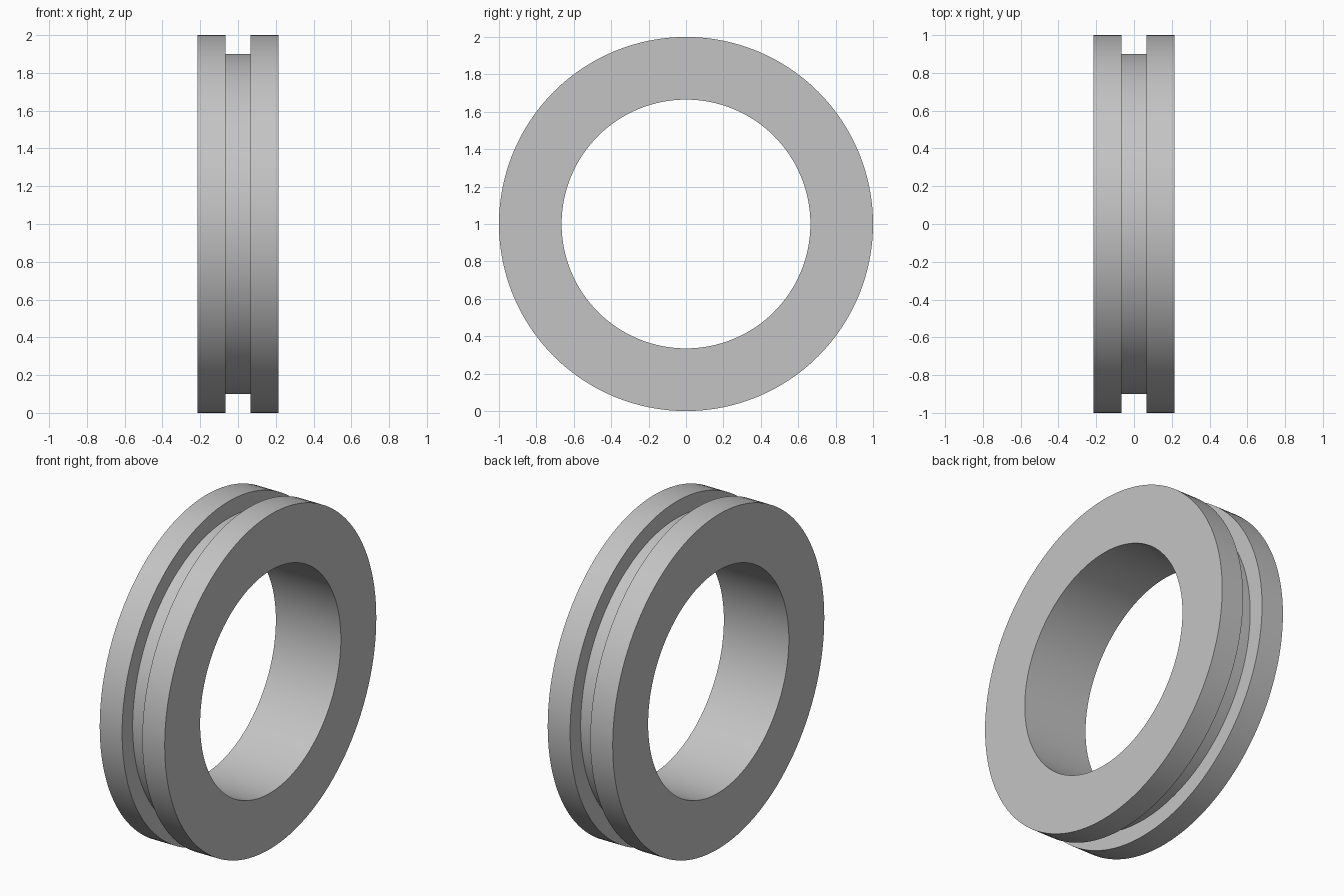
import bpy
import bmesh
from math import cos, sin, tau

cube = bpy.data.objects.get("Cube")
if cube:
    bpy.data.objects.remove(cube)

SEGMENTS = 128
OUTER, GROOVE, BORE = 1.0, 0.9, 0.665
HALF_WIDTH, HALF_GROOVE = 0.215, 0.067

# Plain grey material
grey = bpy.data.materials.new("plain grey")
grey.use_nodes = True
colour = (0.55, 0.55, 0.55, 1)
grey.diffuse_color = colour
grey.node_tree.nodes["Principled BSDF"].inputs["Base Color"].default_value = colour

# Closed cross-section (x, radius): one half, then its mirror image
half = [(HALF_WIDTH, BORE), (HALF_WIDTH, OUTER), (HALF_GROOVE, OUTER), (HALF_GROOVE, GROOVE)]
profile = half + [(-x, r) for x, r in reversed(half)]

# Revolve the cross-section around the x axis
bm = bmesh.new()
rings = []
for i in range(SEGMENTS):
    a = tau * i / SEGMENTS
    rings.append([bm.verts.new((x, r * cos(a), r * sin(a))) for x, r in profile])
for i, ring in enumerate(rings):
    following = rings[(i + 1) % SEGMENTS]
    for j in range(len(profile)):
        k = (j + 1) % len(profile)
        bm.faces.new((ring[j], ring[k], following[k], following[j]))
bmesh.ops.recalc_face_normals(bm, faces=bm.faces)

mesh = bpy.data.meshes.new("grooved_ring")
bm.to_mesh(mesh)
bm.free()
mesh.materials.append(grey)

# Grooved ring standing on the ground
ring_object = bpy.data.objects.new("grooved_ring", mesh)
ring_object.location.z = OUTER
bpy.context.collection.objects.link(ring_object)
bpy.ops.object.select_all(action="DESELECT")
ring_object.select_set(True)
bpy.context.view_layer.objects.active = ring_object
bpy.ops.object.shade_smooth_by_angle()
